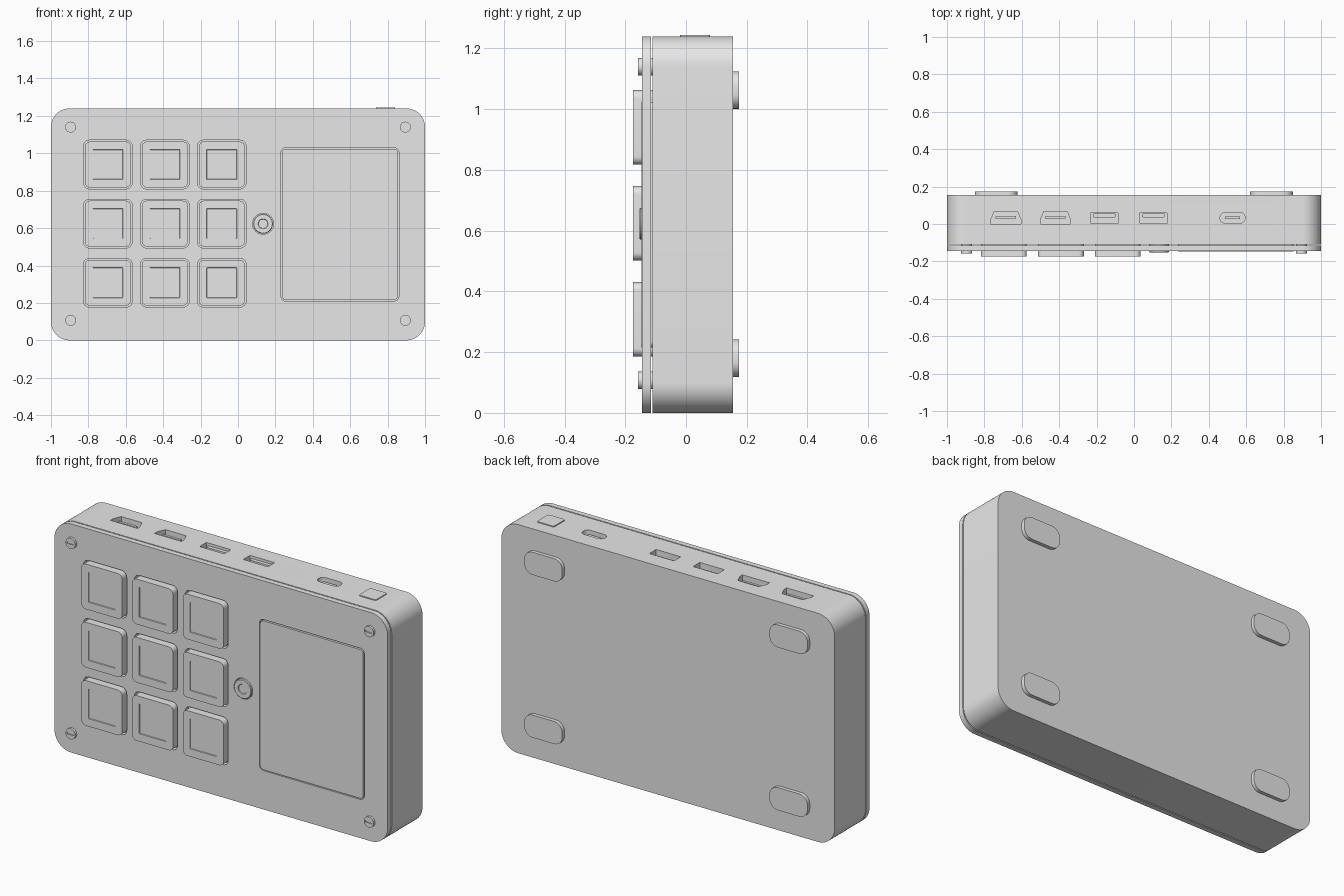
import bpy, bmesh, math

if "Cube" in bpy.data.objects:
    bpy.data.objects.remove(bpy.data.objects["Cube"])

grey = bpy.data.materials.new("plain grey")
grey.diffuse_color = (0.8, 0.8, 0.8, 1)
grey.use_nodes = True
grey.node_tree.nodes["Principled BSDF"].inputs["Base Color"].default_value = grey.diffuse_color


def rounded_rect(cu, cv, w, h, r, inset=0.0, segs=8):
    """Outline points of a rounded rectangle, optionally shrunk."""
    w, h, r = w - 2 * inset, h - 2 * inset, max(r - inset, 0.002)
    pts = []
    for k, (su, sv) in enumerate([(1, 1), (-1, 1), (-1, -1), (1, -1)]):
        for i in range(segs + 1):
            if i == segs and r > min(w, h) / 2 - 1e-5:
                continue  # full round end: skip the doubled point
            a = math.pi / 2 * (k + i / segs)
            pts.append((cu + su * (w / 2 - r) + r * math.cos(a),
                        cv + sv * (h / 2 - r) + r * math.sin(a)))
    return pts


def loft(name, rings, axis):
    """Closed solid from (outline, depth) rings stacked along y or z."""
    bm = bmesh.new()
    loops = []
    for pts, t in rings:
        loops.append([bm.verts.new((u, t, v) if axis == 'y' else (u, v, t)) for u, v in pts])
    for a, b in zip(loops, loops[1:]):
        for i in range(len(a)):
            j = (i + 1) % len(a)
            bm.faces.new((a[i], a[j], b[j], b[i]))
    bm.faces.new(loops[0])
    bm.faces.new(loops[-1])
    bmesh.ops.recalc_face_normals(bm, faces=bm.faces[:])
    me = bpy.data.meshes.new(name)
    bm.to_mesh(me)
    bm.free()
    me.materials.append(grey)
    ob = bpy.data.objects.new(name, me)
    bpy.context.collection.objects.link(ob)
    return ob


def block(name, cu, cv, w, h, r, levels, axis='y', segs=8):
    """Rounded block; levels are (inset, depth) pairs."""
    return loft(name, [(rounded_rect(cu, cv, w, h, r, i, segs), t) for i, t in levels], axis)


def activate(ob):
    bpy.ops.object.select_all(action='DESELECT')
    ob.select_set(True)
    bpy.context.view_layer.objects.active = ob


def cut(ob, cutters):
    activate(ob)
    for c in cutters:
        m = ob.modifiers.new("cut", 'BOOLEAN')
        m.operation, m.solver, m.object = 'DIFFERENCE', 'EXACT', c
        bpy.ops.object.modifier_apply(modifier=m.name)
        bpy.data.objects.remove(c, do_unlink=True)


TOP = 1.24
FACE = -0.145      # front of the cover plate
BODY = -0.11       # front of the case
key_x = (-0.696, -0.391, -0.087)
key_z = (0.308, 0.624, 0.94)
screws = [(x, z) for x in (-0.895, 0.895) for z in (0.107, 1.14)]
screen = (0.545, 0.62)
knob = (0.134, 0.623)

# case with ports along its top edge
case = block("case", 0, TOP / 2, 2, TOP, 0.1, [(0, BODY), (0, 0.154)], segs=14)
port = [(0, TOP - 0.06), (0, TOP + 0.03)]
cutters = []
for x in (-0.685, -0.42):       # wide ports with slanted sides
    out = [(x - 0.081, 0.0), (x + 0.081, 0.0), (x + 0.081, 0.022),
           (x + 0.062, 0.067), (x - 0.062, 0.067), (x - 0.081, 0.022)]
    cutters.append(loft("port_cutter", [(out, t) for _, t in port], 'z'))
for x in (-0.158, 0.104):       # narrow rectangular ports
    cutters.append(block("port_cutter", x, 0.031, 0.148, 0.058, 0.004, port, 'z', 2))
cutters.append(block("port_cutter", 0.527, 0.033, 0.134, 0.056, 0.027, port, 'z'))
cut(case, cutters)

# contact tongues inside the ports
for x, y, w, h in ((-0.685, 0.035, 0.11, 0.014), (-0.42, 0.035, 0.11, 0.014),
                   (-0.158, 0.046, 0.12, 0.02), (0.104, 0.046, 0.12, 0.02),
                   (0.527, 0.033, 0.08, 0.014)):
    block("port_tongue", x, y, w, h, 0.003, [(0, TOP - 0.062), (0, TOP - 0.012)], 'z', 2)

# power button on the top edge
block("power_button", 0.789, 0.03, 0.102, 0.098, 0.01, [(0, TOP - 0.01), (0, TOP + 0.005)], 'z', 4)

# cover plate with openings for keys, screen and knob
plate = block("cover_plate", 0, TOP / 2, 2, TOP, 0.1, [(0, FACE), (0, -0.116)], segs=14)
through = [(0, FACE - 0.05), (0, BODY + 0.02)]
cutters = [block("key_cutter", x, z, 0.26, 0.26, 0.032, through) for x in key_x for z in key_z]
cutters.append(block("screen_cutter", *screen, 0.63, 0.82, 0.026, through))
cutters.append(block("knob_cutter", *knob, 0.112, 0.112, 0.056, through))
cut(plate, cutters)

# keycaps with a shallow recessed top
for x in key_x:
    for z in key_z:
        block("keycap", x, z, 0.245, 0.245, 0.027,
              [(0, BODY + 0.005), (0, -0.174), (0.042, -0.174), (0.044, -0.170)])

# screen panel, nearly flush
block("screen", *screen, 0.618, 0.808, 0.02, [(0, BODY + 0.005), (0, FACE - 0.002)])

# round knob with a small dimple
block("knob", *knob, 0.105, 0.105, 0.0525,
      [(0, BODY + 0.005), (0, -0.150), (0.003, -0.153), (0.026, -0.153), (0.028, -0.149)])

# slotted corner screws
for x, z in screws:
    s = block("screw", x, z, 0.058, 0.058, 0.029, [(0, BODY + 0.005), (0, -0.158)])
    cut(s, [block("slot_cutter", x, z, 0.042, 0.009, 0.002, [(0, -0.153), (0, -0.17)], 'y', 2)])

# rear feet
for x in (-0.737, 0.735):
    for z in (0.18, 1.063):
        block("foot", x, z, 0.228, 0.123, 0.05, [(0, 0.15), (0, 0.174)])

# smooth the rounded walls, keep the edges crisp
for ob in list(bpy.context.scene.objects):
    activate(ob)
    bpy.ops.object.shade_smooth_by_angle(angle=math.radians(30))
